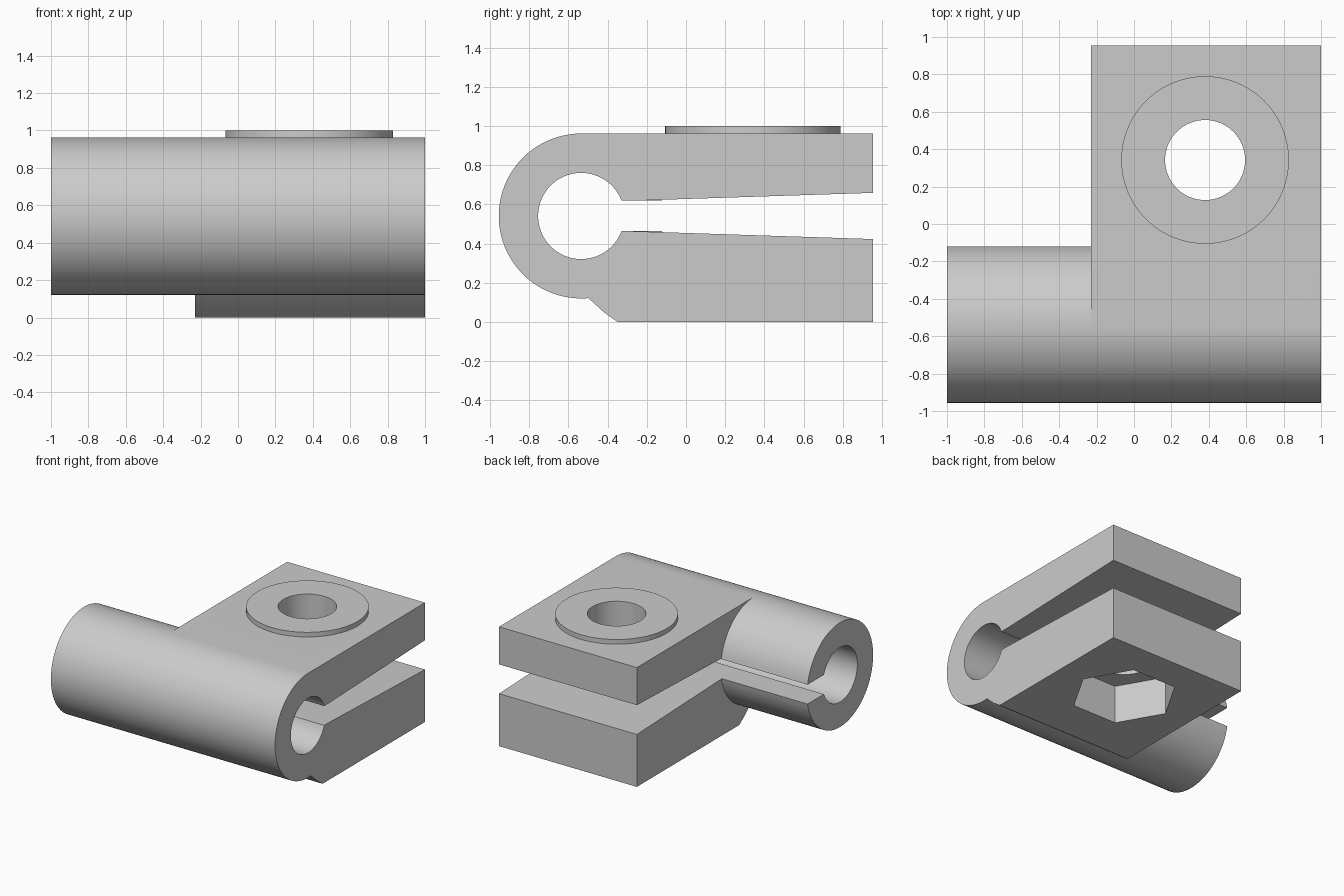
import bpy
import bmesh
from math import sin, cos, radians, degrees, asin, sqrt

cube = bpy.data.objects.get("Cube")
if cube:
    bpy.data.objects.remove(cube, do_unlink=True)

grey = bpy.data.materials.new("plain grey")
grey.use_nodes = True
colour = (0.6, 0.6, 0.6, 1)
grey.diffuse_color = colour
grey.node_tree.nodes["Principled BSDF"].inputs["Base Color"].default_value = colour

# Main dimensions
CY, CZ = -0.535, 0.541          # tube axis
R_OUT, R_IN = 0.421, 0.22
SLOT, MOUTH = 0.078, 0.118      # half heights of the slot at tube and at back
BACK, STEP = 0.955, -0.23       # back face, side face of the jaws
HX, HY = 0.38, 0.342            # bolt axis


def arc(r, start, end):
    """Points on a circle round the tube axis, angles in degrees."""
    n = max(2, round(abs(end - start) / 4))
    angles = [radians(start + (end - start) * i / n) for i in range(n + 1)]
    return [(CY + r * cos(a), CZ + r * sin(a)) for a in angles]


def finish(bm, name):
    bmesh.ops.recalc_face_normals(bm, faces=bm.faces)
    mesh = bpy.data.meshes.new(name)
    bm.to_mesh(mesh)
    bm.free()
    mesh.materials.append(grey)
    obj = bpy.data.objects.new(name, mesh)
    bpy.context.collection.objects.link(obj)
    return obj


def extrude_x(name, profile, x0, x1):
    bm = bmesh.new()
    face = bm.faces.new([bm.verts.new((x0, y, z)) for y, z in profile])
    out = bmesh.ops.extrude_face_region(bm, geom=[face])
    verts = [v for v in out["geom"] if isinstance(v, bmesh.types.BMVert)]
    bmesh.ops.translate(bm, verts=verts, vec=(x1 - x0, 0, 0))
    return finish(bm, name)


def prism(name, radius, z0, z1, sides):
    """Upright prism on the bolt axis, with a corner towards +x."""
    bm = bmesh.new()
    ring = [radians(360 * i / sides) for i in range(sides)]
    face = bm.faces.new([bm.verts.new((HX + radius * cos(a), HY + radius * sin(a), z0))
                         for a in ring])
    out = bmesh.ops.extrude_face_region(bm, geom=[face])
    verts = [v for v in out["geom"] if isinstance(v, bmesh.types.BMVert)]
    bmesh.ops.translate(bm, verts=verts, vec=(0, 0, z1 - z0))
    return finish(bm, name)


def combine(target, other, operation):
    mod = target.modifiers.new(operation.lower(), 'BOOLEAN')
    mod.operation, mod.object, mod.solver = operation, other, 'EXACT'
    bpy.context.view_layer.objects.active = target
    bpy.ops.object.modifier_apply(modifier=mod.name)
    bpy.data.objects.remove(other, do_unlink=True)


# Shared bore and outer curve
a_in = degrees(asin(SLOT / R_IN))
a_out = degrees(asin(SLOT / R_OUT))
bore = arc(R_IN, 360 - a_in, a_in)
round_front = arc(R_OUT, 90, 270) + arc(R_OUT, 270, 275)[1:]

# Jaws: rounded front, tapered slot, chamfered lower front
jaws = (round_front
        + [(-0.42, 0.05), (-0.35, 0), (BACK, 0), (BACK, CZ - MOUTH), (-0.27, CZ - SLOT)]
        + bore
        + [(-0.27, CZ + SLOT), (BACK, CZ + MOUTH), (BACK, CZ + R_OUT)])
body = extrude_x("clamp_body", jaws, STEP, 1)

# Split tube running out to the side
tube = (arc(R_OUT, a_out, 90)[:-1] + round_front
        + arc(R_OUT, 275, 360 - a_out)[1:] + bore)
combine(body, extrude_x("split_tube", tube, -1, STEP), 'UNION')

# Raised round boss, bolt hole and hexagonal nut pocket
combine(body, prism("boss", 0.448, 0.9, 1, 96), 'UNION')
combine(body, prism("bolt_hole", 0.214, -0.2, 1.2, 64), 'DIFFERENCE')
combine(body, prism("nut_pocket", 0.395, -0.2, 0.31, 6), 'DIFFERENCE')

bpy.ops.object.select_all(action='DESELECT')
body.select_set(True)
bpy.context.view_layer.objects.active = body
bpy.ops.object.shade_smooth_by_angle(angle=radians(25))
